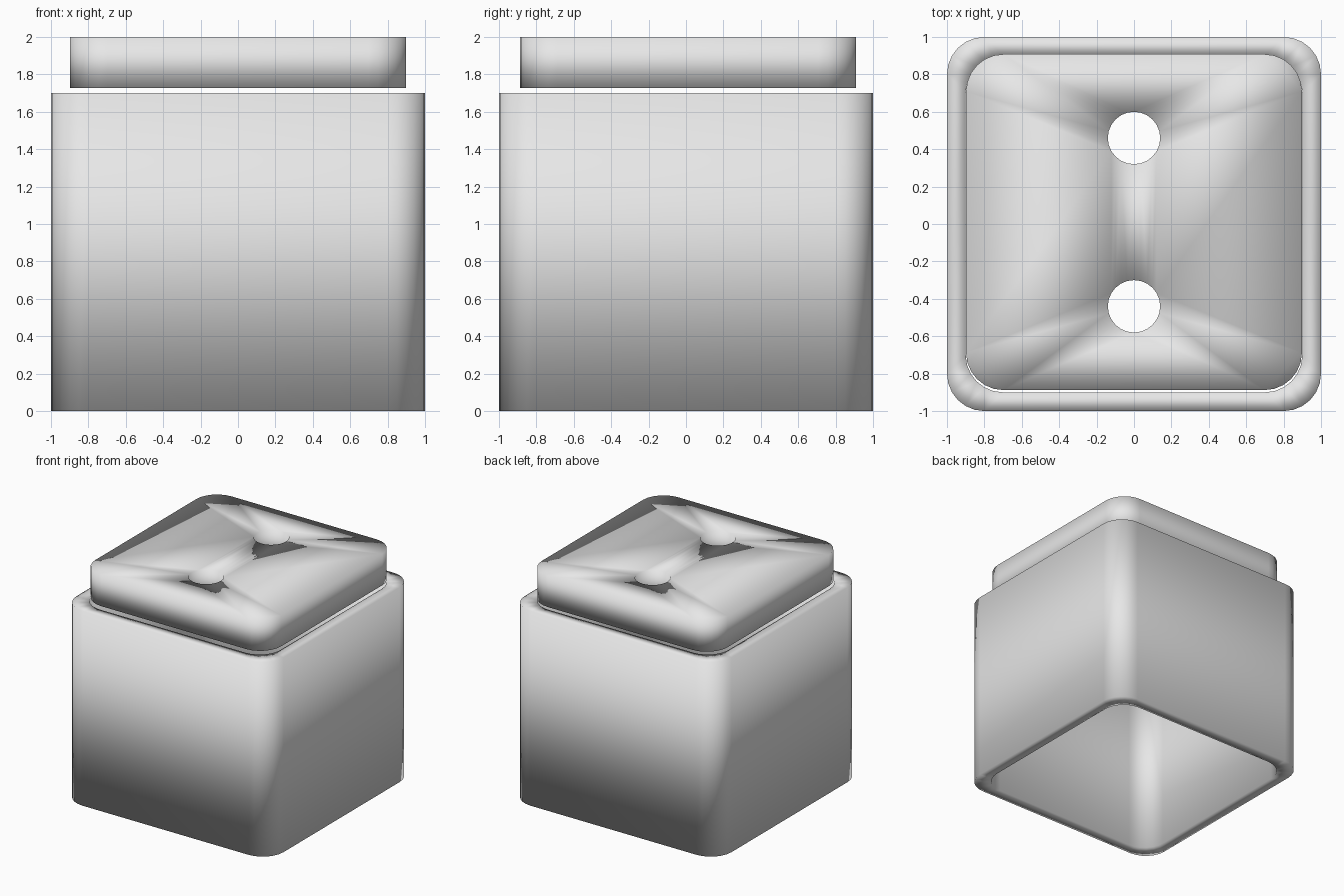
import bpy, bmesh, math

if "Cube" in bpy.data.objects:
    bpy.data.objects.remove(bpy.data.objects["Cube"])

grey = bpy.data.materials.new("light grey")
grey.diffuse_color = (0.8, 0.8, 0.8, 1)
grey.use_nodes = True
grey.node_tree.nodes["Principled BSDF"].inputs["Base Color"].default_value = grey.diffuse_color


def rounded_square(half, radius, cy=0.0, steps=6):
    pts = []
    for q in range(4):
        mid = math.radians(45 + 90 * q)
        cx = math.copysign(half - radius, math.cos(mid))
        oy = math.copysign(half - radius, math.sin(mid)) + cy
        for i in range(steps + 1):
            a = math.radians(90 * q + 90 * i / steps)
            pts.append((cx + radius * math.cos(a), oy + radius * math.sin(a)))
    return pts


def circle(cx, cy, r, n=24):
    return [(cx + r * math.cos(2 * math.pi * i / n), cy + r * math.sin(2 * math.pi * i / n))
            for i in range(n)]


def prism(name, loops, z0, z1):
    """Extrude an outline with holes between two heights."""
    bm = bmesh.new()
    caps = {z0: [], z1: []}
    for pts in loops:
        n = len(pts)
        rings = {}
        for z in (z0, z1):
            ring = [bm.verts.new((x, y, z)) for x, y in pts]
            caps[z] += [bm.edges.new((ring[i], ring[(i + 1) % n])) for i in range(n)]
            rings[z] = ring
        lo, hi = rings[z0], rings[z1]
        for i in range(n):
            j = (i + 1) % n
            bm.faces.new((lo[i], lo[j], hi[j], hi[i]))
    for z, edges in caps.items():
        bmesh.ops.triangle_fill(bm, use_beauty=True, use_dissolve=False, edges=edges,
                                normal=(0, 0, 1 if z == z1 else -1))
    bmesh.ops.recalc_face_normals(bm, faces=bm.faces[:])
    for f in bm.faces:
        f.smooth = True
    me = bpy.data.meshes.new(name)
    bm.to_mesh(me)
    bm.free()
    me.materials.append(grey)
    ob = bpy.data.objects.new(name, me)
    bpy.context.collection.objects.link(ob)
    return ob


# Hollow body, open at the bottom and top
prism("body_sleeve", [rounded_square(1.0, 0.2), rounded_square(0.9, 0.2)], 0.0, 1.70)

# Floating lid with two through holes
prism("lid", [rounded_square(0.898, 0.2, 0.01),
              circle(0, 0.46, 0.14), circle(0, -0.44, 0.14)], 1.727, 2.0)
